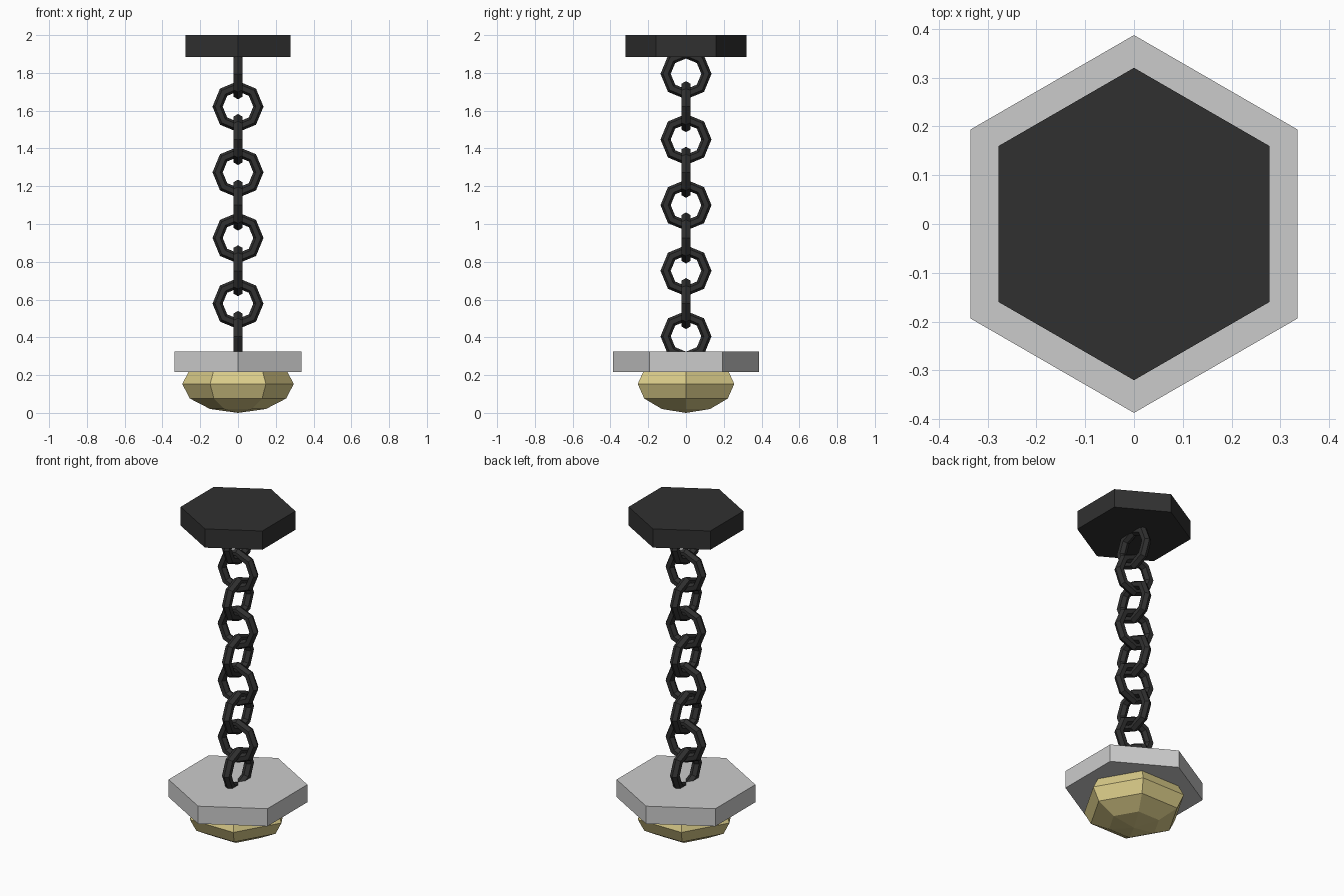
import bpy
from math import pi

if "Cube" in bpy.data.objects:
    bpy.data.objects.remove(bpy.data.objects["Cube"])


def material(name, color):
    m = bpy.data.materials.new(name)
    m.diffuse_color = (*color, 1)
    m.use_nodes = True
    m.node_tree.nodes["Principled BSDF"].inputs["Base Color"].default_value = m.diffuse_color
    return m


black = material("black_metal", (0.03, 0.03, 0.03))
glow = material("warm_glass", (0.70, 0.60, 0.25))


def finish(name, mat=None):
    ob = bpy.context.object
    ob.name = name
    if mat:
        ob.data.materials.append(mat)
    return ob


def hex_plate(name, radius, z0, z1, mat=None):
    # six-sided disc with corners on the y axis
    bpy.ops.mesh.primitive_cylinder_add(vertices=6, radius=radius, depth=z1 - z0,
                                        location=(0, 0, (z0 + z1) / 2))
    return finish(name, mat)


# Ceiling mount and lamp plate
hex_plate("ceiling_mount", 0.32, 1.885, 2.0, black)
hex_plate("lamp_plate", 0.387, 0.217, 0.325)

# Chain: octagonal links, alternating between the yz and xz planes
LINKS, TOP, BOTTOM = 9, 1.795, 0.405
for i in range(LINKS):
    z = TOP + (BOTTOM - TOP) * i / (LINKS - 1)
    rot = (0, pi / 2, 0) if i % 2 == 0 else (pi / 2, 0, 0)
    bpy.ops.mesh.primitive_torus_add(major_segments=8, minor_segments=6,
                                     major_radius=0.108, minor_radius=0.027,
                                     location=(0, 0, z), rotation=rot)
    finish(f"chain_link_{i + 1}", black)

# Bulb: squashed low-poly sphere, its top hidden in the plate
bpy.ops.mesh.primitive_uv_sphere_add(segments=6, ring_count=6, radius=0.295,
                                     location=(0, 0, 0.153), rotation=(0, 0, pi / 6))
bulb = finish("bulb", glow)
bulb.scale.z = 0.153 / 0.295
